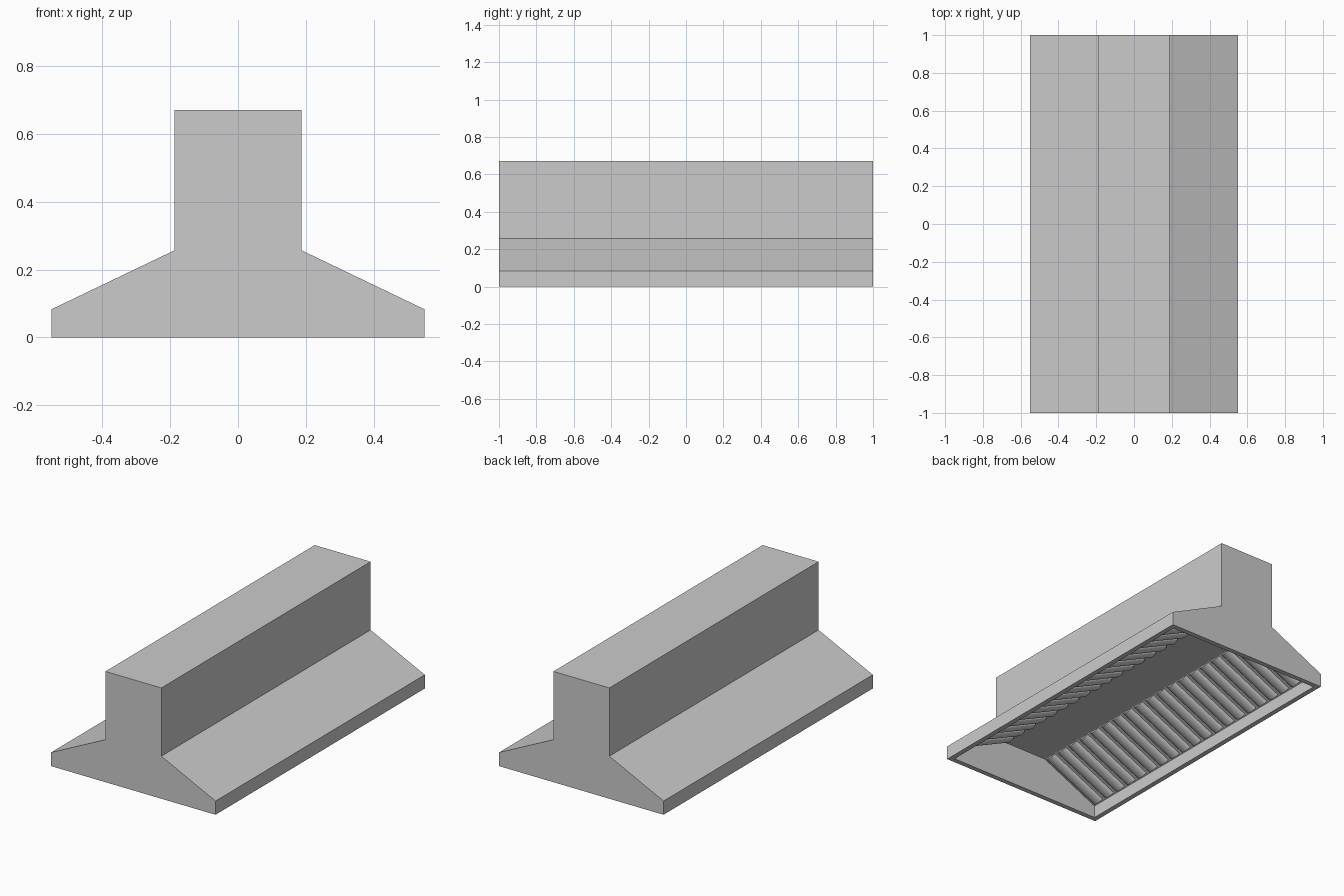
import bpy, bmesh, math
from mathutils import Vector

if "Cube" in bpy.data.objects:
    bpy.data.objects.remove(bpy.data.objects["Cube"])

def finish(bm, name):
    bmesh.ops.recalc_face_normals(bm, faces=bm.faces)
    me = bpy.data.meshes.new(name)
    bm.to_mesh(me)
    bm.free()
    ob = bpy.data.objects.new(name, me)
    bpy.context.collection.objects.link(ob)
    return ob

def open_shell(bm, half, y):
    """Extrude a mirrored half profile along y, leaving the bottom open."""
    prof = half + [(-x, z) for x, z in reversed(half)]
    ends = [[bm.verts.new((x, s * y, z)) for x, z in prof] for s in (-1, 1)]
    for ring in ends:
        bm.faces.new(ring)
    for i in range(len(prof) - 1):
        bm.faces.new((ends[0][i], ends[0][i + 1], ends[1][i + 1], ends[1][i]))
    return [ends[0][0], ends[0][-1], ends[1][-1], ends[1][0]]

# Hood body: outer skin, inner cavity, and the bottom rim joining them
IN_Y = 0.97
LOW, HIGH = (0.52, 0.075), (0.15, 0.247)
bm = bmesh.new()
outer = open_shell(bm, [(0.55, 0), (0.55, 0.083), (0.187, 0.257), (0.187, 0.67)], 1.0)
inner = open_shell(bm, [(0.52, 0), LOW, HIGH], IN_Y)
for i in range(4):
    j = (i + 1) % 4
    bm.faces.new((outer[i], outer[j], inner[j], inner[i]))
finish(bm, "hood_body")

# Baffle filters: rounded ribs running down each sloping inner face
COUNT, SEG = 20, 8
pitch = 2 * IN_Y / COUNT
for side, name in ((1, "baffle_filter_right"), (-1, "baffle_filter_left")):
    a = Vector((side * LOW[0], 0, LOW[1]))
    b = Vector((side * HIGH[0], 0, HIGH[1]))
    along = (b - a).normalized()
    down = Vector((-side * abs(along.z), 0, -abs(along.x)))
    bm = bmesh.new()
    for k in range(COUNT):
        yc = -IN_Y + (k + 0.5) * pitch
        rings = []
        for p in (a + along * 0.012, b - along * 0.004):
            ring = []
            for i in range(SEG + 1):
                t = math.pi * i / SEG
                off = Vector((0, yc + 0.036 * math.cos(t), 0))
                ring.append(bm.verts.new(p + off + down * (0.018 * math.sin(t))))
            rings.append(ring)
            bm.faces.new(ring)
        for i in range(SEG + 1):
            j = (i + 1) % (SEG + 1)
            bm.faces.new((rings[0][i], rings[0][j], rings[1][j], rings[1][i]))
    finish(bm, name)
